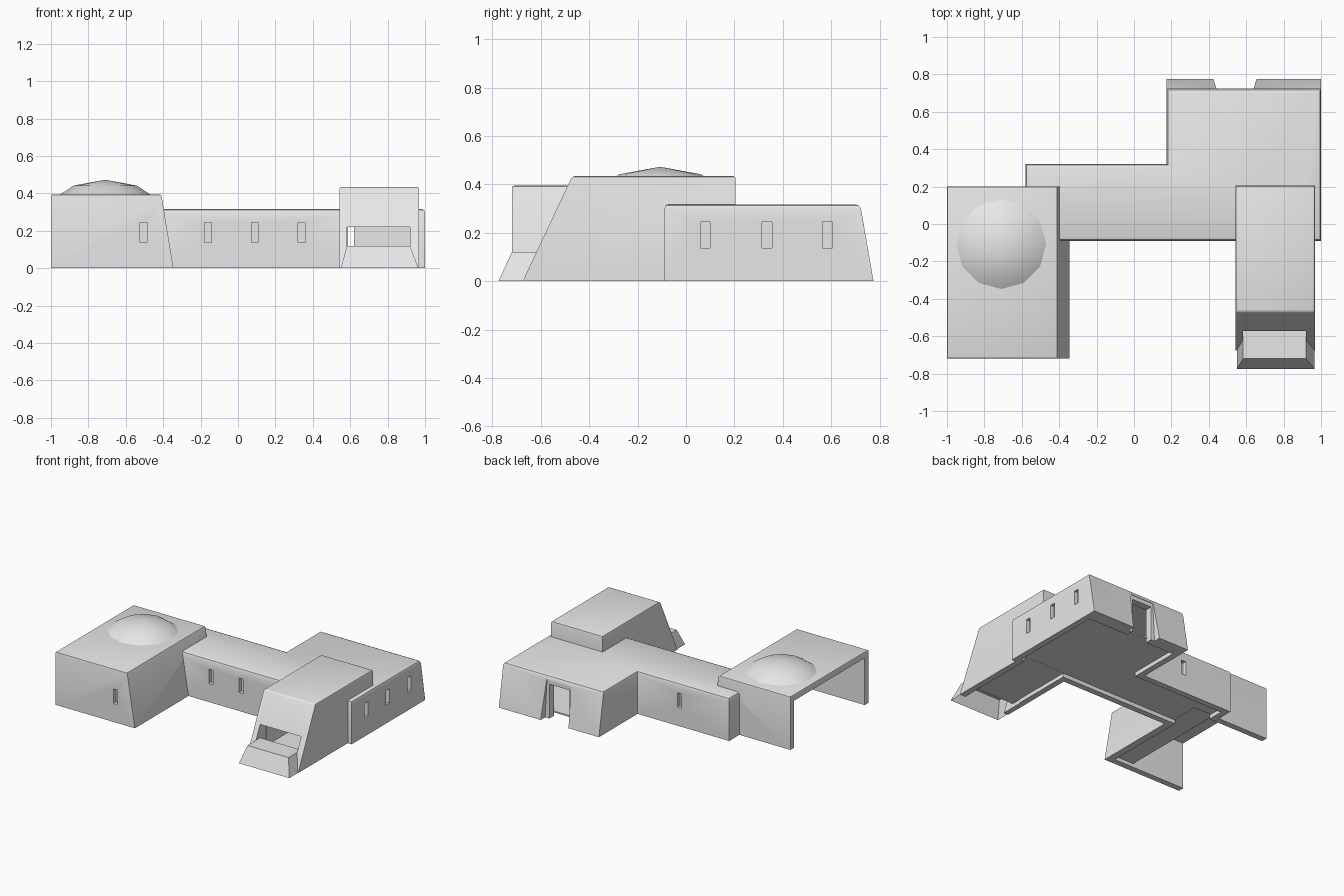
import bpy, bmesh, math

default = bpy.data.objects.get("Cube")
if default:
    bpy.data.objects.remove(default, do_unlink=True)

plaster = bpy.data.materials.new("plain grey plaster")
plaster.use_nodes = True
GREY = (0.8, 0.8, 0.8, 1)
plaster.diffuse_color = GREY
plaster.node_tree.nodes["Principled BSDF"].inputs["Base Color"].default_value = GREY


def add_object(name, bm):
    bmesh.ops.recalc_face_normals(bm, faces=bm.faces)
    mesh = bpy.data.meshes.new(name)
    bm.to_mesh(mesh)
    bm.free()
    mesh.materials.append(plaster)
    obj = bpy.data.objects.new(name, mesh)
    bpy.context.collection.objects.link(obj)
    return obj


def prism(name, outline, axis, start, end, bevel=0, adjust=None):
    """Extrude a 2D outline along an axis, optionally bevelling its top rim."""
    bm = bmesh.new()

    def place(p, d):
        return {"x": (d, *p), "y": (p[0], d, p[1]), "z": (*p, d)}[axis]

    near = [bm.verts.new(place(p, start)) for p in outline]
    far = [bm.verts.new(place(p, end)) for p in outline]
    bm.faces.new(near)
    bm.faces.new(far)
    n = len(outline)
    for i in range(n):
        j = (i + 1) % n
        bm.faces.new((near[i], near[j], far[j], far[i]))
    if adjust:
        adjust(bm)
    bmesh.ops.recalc_face_normals(bm, faces=bm.faces)
    if bevel:
        top = max(v.co.z for v in bm.verts) - 0.001
        rim = [e for e in bm.edges if all(v.co.z > top for v in e.verts)]
        bmesh.ops.bevel(bm, geom=rim, offset=bevel, segments=2,
                        profile=0.5, affect="EDGES")
    return add_object(name, bm)


def box(name, x0, x1, y0, y1, z0, z1):
    return prism(name, [(x0, y0), (x1, y0), (x1, y1), (x0, y1)], "z", z0, z1)


def cut(target, cutters):
    bpy.context.view_layer.objects.active = target
    for c in cutters:
        mod = target.modifiers.new("cut", "BOOLEAN")
        mod.operation = "DIFFERENCE"
        mod.solver = "EXACT"
        mod.object = c
        bpy.ops.object.modifier_apply(modifier=mod.name)


def window(x, y, along):
    """Cutter for a narrow slot: recess of 0.03 either side of the wall plane."""
    w, d = (0.018, 0.03) if along == "x" else (0.03, 0.02)
    return box("window_cutter", x - w, x + w, y - d, y + d, 0.138, 0.245)


# Outer volumes
def lean_back_wall(bm):
    for v in bm.verts:
        if v.co.y > 0.7 and v.co.z > 0.1:
            v.co.y = 0.72


main_block = prism(
    "main_block",
    [(-0.58, -0.09), (1, -0.09), (1, 0.775), (0.175, 0.775), (0.175, 0.32), (-0.58, 0.32)],
    "z", 0, 0.318, 0.02, lean_back_wall)
domed_hall = prism(
    "domed_hall", [(-1, 0), (-0.345, 0), (-0.41, 0.395), (-1, 0.395)],
    "y", -0.72, 0.2, 0.01)
tower = prism(
    "tower", [(-0.675, 0), (0.205, 0), (0.205, 0.435), (-0.47, 0.435)],
    "x", 0.543, 0.968, 0.012)

# Hollow interiors
main_plan = [(-0.535, -0.045), (0.955, -0.045), (0.955, 0.67),
             (0.22, 0.67), (0.22, 0.275), (-0.535, 0.275)]
main_room = prism("main_room_cutter", main_plan, "z", -0.1, 0.27)
hall_room = prism("hall_room_cutter",
                  [(-1.1, -0.1), (-0.38, -0.1), (-0.458, 0.35), (-1.1, 0.35)],
                  "y", -0.675, 0.155)
tower_room = prism("tower_room_cutter",
                   [(-0.666, -0.1), (0.16, -0.1), (0.16, 0.39), (-0.44, 0.39)],
                   "x", 0.587, 0.923)

# Openings
tower_mouth = box("tower_mouth_cutter", 0.582, 0.92, -0.85, -0.5, -0.1, 0.22)
door_recess = prism("door_recess_cutter",
                    [(0.42, -0.1), (0.66, -0.1), (0.64, 0.285), (0.44, 0.285)],
                    "y", 0.722, 0.9)
doorway = box("doorway_cutter", 0.455, 0.62, 0.6, 0.9, -0.1, 0.255)
main_windows = [window(x, -0.09, "x") for x in (-0.16, 0.09, 0.34)]
main_windows += [window(1, y, "y") for y in (0.08, 0.335, 0.585)]
main_windows.append(window(-0.17, 0.32, "x"))
hall_window = window(-0.505, -0.72, "x")

cut(main_block, [main_room, hall_room, tower_room, door_recess, doorway] + main_windows)
cut(domed_hall, [hall_room, main_room, hall_window])
cut(tower, [tower_room, main_room, tower_mouth])
for c in [main_room, hall_room, tower_room, tower_mouth, door_recess, doorway,
          hall_window] + main_windows:
    bpy.data.objects.remove(c, do_unlink=True)

# Floors, slightly above the wall feet
main_floor = prism("main_floor", [(x * 1.005, y * 1.01) for x, y in main_plan],
                   "z", 0.03, 0.04)
tower_floor = box("tower_floor", 0.58, 0.93, -0.58, -0.04, 0.029, 0.039)
hall_floor = box("hall_floor", -0.56, -0.39, -0.69, 0.17, 0.028, 0.038)

# Entrance step, tapered and open underneath
bm = bmesh.new()
low = [bm.verts.new((x, y, 0)) for x, y in
       ((0.55, -0.775), (0.965, -0.775), (0.965, -0.66), (0.55, -0.66))]
high = [bm.verts.new((x, y, 0.12)) for x, y in
        ((0.582, -0.72), (0.92, -0.72), (0.92, -0.57), (0.582, -0.57))]
bm.faces.new(high)
for i in (0, 1, 3):
    j = (i + 1) % 4
    bm.faces.new((low[i], low[j], high[j], high[i]))
entrance_step = add_object("entrance_step", bm)

# Shallow twelve-sided dome
bm = bmesh.new()
rings = [[bm.verts.new((-0.71 + r * math.cos(i * math.pi / 6),
                        -0.107 + r * math.sin(i * math.pi / 6), z))
          for i in range(12)] for r, z in ((0.245, 0.392), (0.168, 0.442))]
apex = bm.verts.new((-0.71, -0.107, 0.473))
for i in range(12):
    j = (i + 1) % 12
    bm.faces.new((rings[0][i], rings[0][j], rings[1][j], rings[1][i]))
    bm.faces.new((rings[1][i], rings[1][j], apex))
roof_dome = add_object("roof_dome", bm)

# Soft shading with crisp corners
parts = [main_block, domed_hall, tower, roof_dome]
bpy.ops.object.select_all(action="DESELECT")
for part in parts:
    part.select_set(True)
bpy.context.view_layer.objects.active = main_block
bpy.ops.object.shade_smooth_by_angle(angle=math.radians(30))
